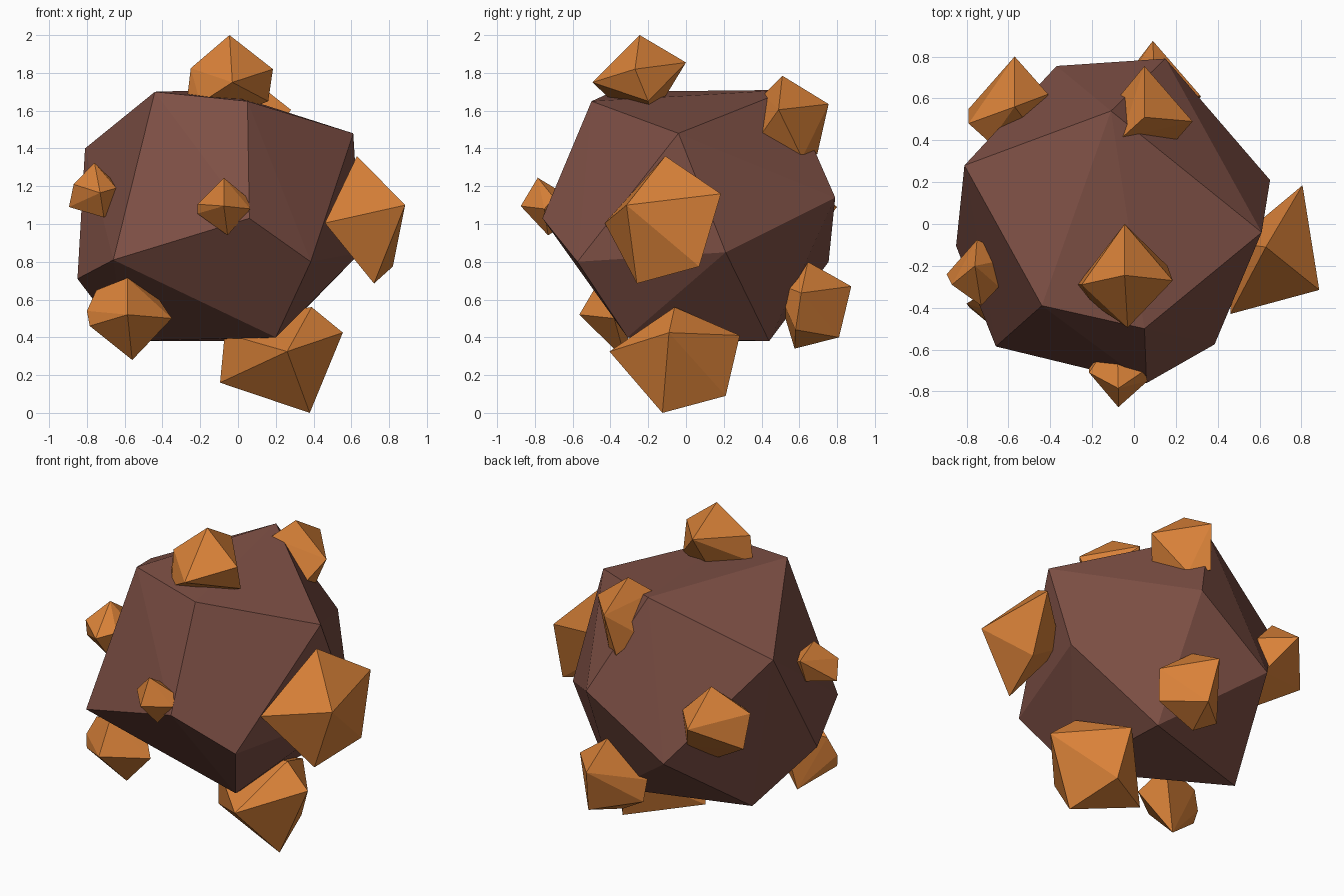
import bpy, bmesh
from mathutils import Vector

CENTRE = Vector((-0.1, 0.03, 1.05))


def material(name, rgb):
    m = bpy.data.materials.new(name)
    m.diffuse_color = (*rgb, 1)
    return m


ROCK = material("brown_rock", (0.21, 0.08, 0.06))
ORE = material("orange_crystal", (0.69, 0.22, 0.04))


def chunk(name, mat, points):
    """Faceted convex stone spanned by its corner points."""
    bm = bmesh.new()
    for p in points:
        bm.verts.new(p)
    res = bmesh.ops.convex_hull(bm, input=bm.verts[:])
    junk = set(res["geom_interior"]) | set(res["geom_unused"])
    bmesh.ops.delete(bm, geom=[v for v in junk if isinstance(v, bmesh.types.BMVert)],
                     context='VERTS')
    bmesh.ops.recalc_face_normals(bm, faces=bm.faces[:])
    me = bpy.data.meshes.new(name)
    bm.to_mesh(me)
    bm.free()
    me.materials.append(mat)
    ob = bpy.data.objects.new(name, me)
    bpy.context.collection.objects.link(ob)
    return ob


def crystal(name, *points):
    """Crystal with an extra root corner buried inside the rock."""
    pts = [Vector(p) for p in points]
    mid = sum(pts, Vector()) / len(pts)
    chunk(name, ORE, pts + [mid.lerp(CENTRE, 0.3)])


# main boulder: top, middle and bottom corners
chunk("boulder", ROCK, [
    (-.44, -.39, 1.70), (.05, -.50, 1.65), (.61, -.04, 1.48), (-.11, .54, 1.71),
    (-.81, .28, 1.40), (.15, .79, 1.14), (-.37, .755, .80), (.65, .21, .85),
    (.385, -.575, .80), (.06, -.76, 1.03), (-.66, -.585, .81), (-.85, -.105, .71),
    (.20, -.31, .40), (.19, .44, .38), (-.60, .19, .38)])

# crystals around the boulder
crystal("top_crystal",
        (-.045, -.245, 2), (-.045, 0, 1.855), (.185, -.27, 1.82), (-.03, -.495, 1.75),
        (-.25, -.29, 1.825), (-.27, -.29, 1.66), (.16, -.2, 1.65), (-.2, -.38, 1.64))
crystal("right_crystal",
        (.63, -.11, 1.36), (.885, -.315, 1.10), (.805, .185, 1.16),
        (.46, -.43, 1.005), (.72, -.26, .685), (.82, .07, .775))
crystal("bottom_crystal",
        (.26, -.405, .325), (.38, -.125, 0), (.39, -.06, .56), (.555, -.09, .425),
        (.30, .21, .09), (-.095, -.06, .16), (.257, .285, .41), (-.07, -.1, .42))
crystal("lower_left_crystal",
        (-.585, -.565, .52), (-.56, -.32, .28), (-.785, -.40, .46), (-.80, -.38, .54),
        (-.585, -.45, .715), (-.35, -.38, .50), (-.75, -.35, .65))
crystal("left_crystal",
        (-.76, -.20, 1.325), (-.73, -.39, 1.165), (-.895, -.24, 1.09), (-.87, -.29, 1.21),
        (-.71, -.30, 1.035), (-.645, -.30, 1.19), (-.75, -.075, 1.24), (-.75, -.135, 1.09))
crystal("front_crystal",
        (-.075, -.875, 1.095), (-.075, -.785, 1.245), (-.055, -.73, .94),
        (-.215, -.71, 1.105), (-.215, -.69, 1.055), (.065, -.75, 1.08), (.05, -.70, 1.14))
crystal("upper_back_crystal",
        (.05, .51, 1.785), (.05, .755, 1.635), (.28, .49, 1.605), (.175, .37, 1.435),
        (-.06, .41, 1.685), (.11, .615, 1.35), (.005, .695, 1.37), (-.09, .585, 1.48))
crystal("back_left_crystal",
        (-.57, .80, 1.09), (-.57, .56, 1.275), (-.79, .48, 1.13), (-.79, .55, .93),
        (-.55, .46, .78), (-.41, .62, 1.105), (-.45, .63, .89), (-.69, .39, 1.1))
crystal("lower_back_crystal",
        (.09, .875, .67), (.32, .61, .635), (.12, .81, .40), (.04, .575, .34),
        (.10, .645, .80), (-.12, .60, .435), (-.12, .56, .56), (.30, .58, .44))
